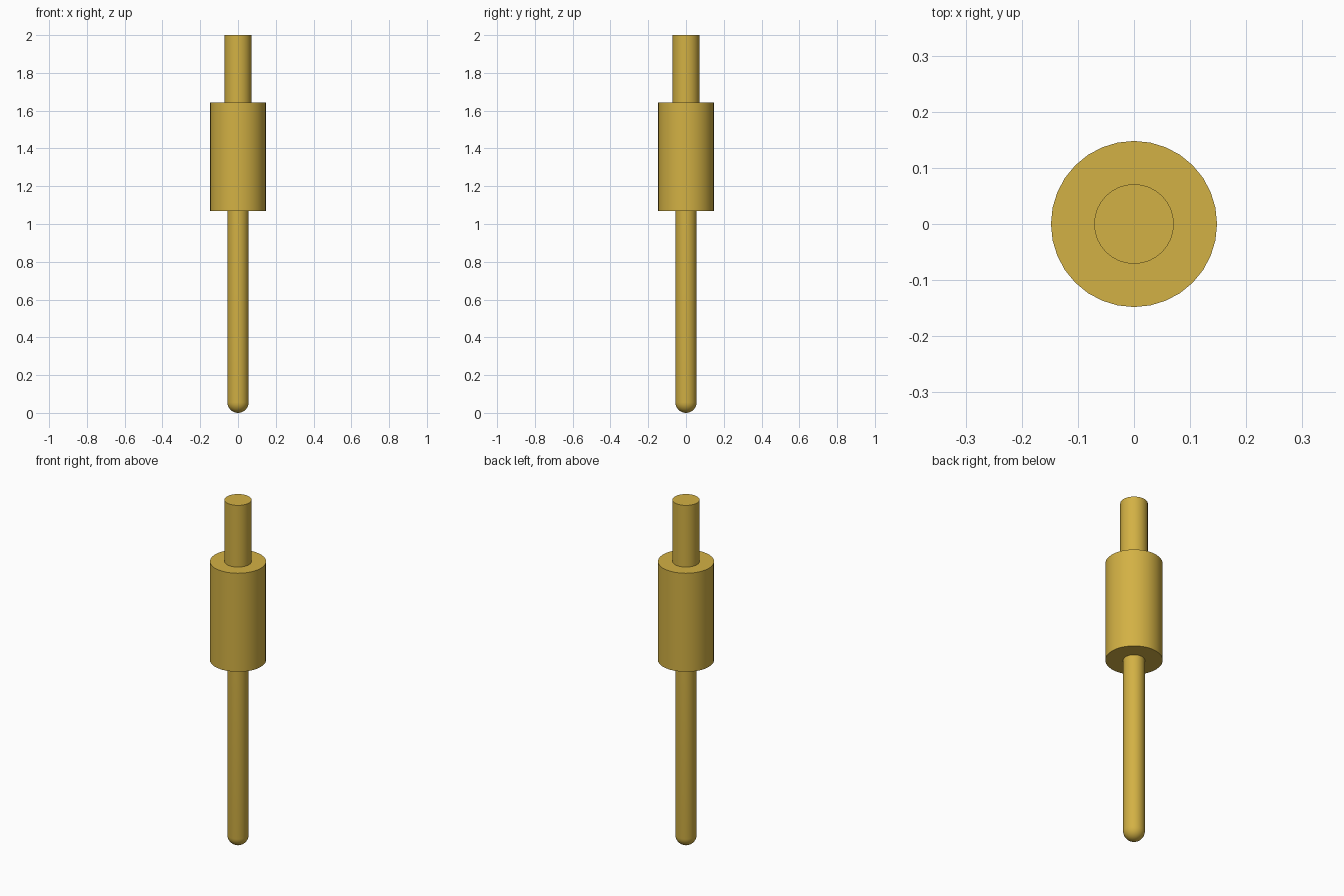
import bpy, bmesh, math

if "Cube" in bpy.data.objects:
    bpy.data.objects.remove(bpy.data.objects["Cube"], do_unlink=True)

SIDES = 32

# Brass
brass = bpy.data.materials.new("brass")
brass.use_nodes = True
colour = (0.65, 0.44, 0.058, 1.0)
brass.diffuse_color = colour
brass.node_tree.nodes["Principled BSDF"].inputs["Base Color"].default_value = colour


def lathe(name, profile):
    """Spin (radius, z) points, listed bottom to top, into a closed solid."""
    bm = bmesh.new()
    rings = []
    for r, z in profile:
        count = 1 if r < 1e-6 else SIDES
        rings.append([bm.verts.new((r * math.cos(math.tau * i / SIDES),
                                    r * math.sin(math.tau * i / SIDES), z))
                      for i in range(count)])
    for low, high in zip(rings, rings[1:]):
        for i in range(SIDES):
            j = (i + 1) % SIDES
            if len(low) == 1:
                bm.faces.new((low[0], high[j], high[i]))
            else:
                bm.faces.new((low[i], low[j], high[j], high[i]))
    # Flat end caps
    if len(rings[0]) > 1:
        bm.faces.new(rings[0][::-1])
    bm.faces.new(rings[-1])
    mesh = bpy.data.meshes.new(name)
    bm.to_mesh(mesh)
    bm.free()
    mesh.materials.append(brass)
    obj = bpy.data.objects.new(name, mesh)
    bpy.context.collection.objects.link(obj)
    bpy.ops.object.select_all(action="DESELECT")
    obj.select_set(True)
    bpy.context.view_layer.objects.active = obj
    bpy.ops.object.shade_smooth_by_angle(angle=math.radians(30))
    return obj


# Long lower pin with a rounded tip
PIN = 0.056
tip = [(PIN * math.sin(a), PIN * (1 - math.cos(a)))
       for a in (math.pi / 2 * k / 8 for k in range(9))]
lathe("contact_pin", tip + [(PIN, 1.08)])

# Wide collar in the middle
lathe("collar", [(0.148, 1.07), (0.148, 1.642)])

# Short upper stem
lathe("upper_stem", [(0.071, 1.63), (0.071, 2.0)])
